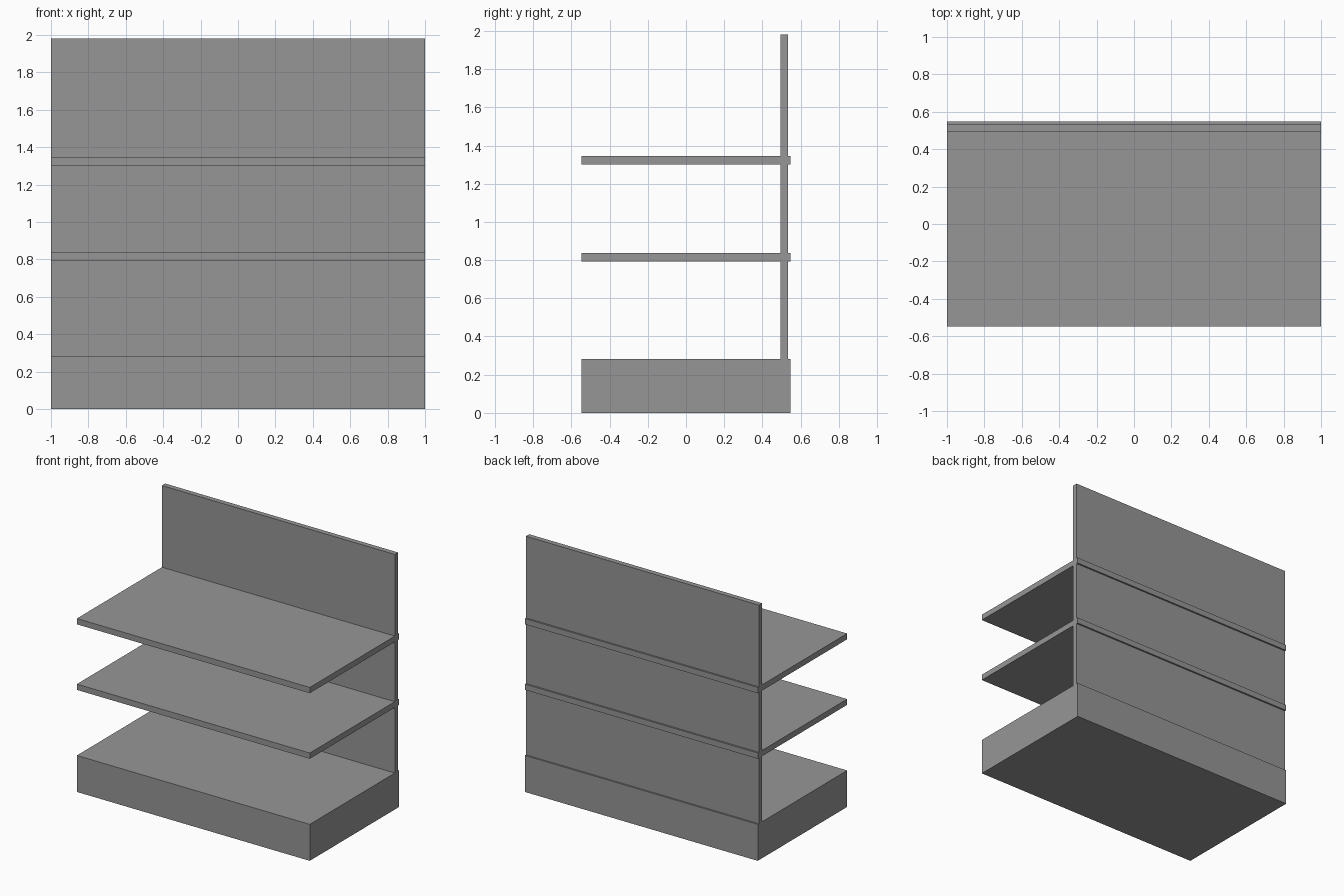
import bpy

cube = bpy.data.objects.get("Cube")
if cube:
    bpy.data.objects.remove(cube, do_unlink=True)

# Single grey material
GREY = (0.305, 0.305, 0.305, 1)
grey = bpy.data.materials.new("plain_grey")
grey.use_nodes = True
grey.diffuse_color = GREY
bsdf = next(n for n in grey.node_tree.nodes if n.type == 'BSDF_PRINCIPLED')
bsdf.inputs["Base Color"].default_value = GREY

WIDTH = 2.0
HALF_DEPTH = 0.548
BASE_TOP = 0.283
SHELF_THICKNESS = 0.045


def box(name, y0, y1, z0, z1):
    """Full-width box spanning the given depth and height."""
    bpy.ops.mesh.primitive_cube_add(size=1)
    obj = bpy.context.object
    obj.name = obj.data.name = name
    obj.scale = (WIDTH, y1 - y0, z1 - z0)
    obj.location = (0, (y0 + y1) / 2, (z0 + z1) / 2)
    bpy.ops.object.transform_apply(location=False, rotation=False, scale=True)
    obj.data.materials.append(grey)
    return obj


# Plinth and upright back panel
box("base", -HALF_DEPTH, HALF_DEPTH, 0, BASE_TOP)
box("back_panel", 0.495, 0.535, BASE_TOP, 1.98)

# Shelves pass through the panel and show as ledges behind it
for name, z in (("lower_shelf", 0.792), ("upper_shelf", 1.301)):
    box(name, -HALF_DEPTH, HALF_DEPTH, z, z + SHELF_THICKNESS)
